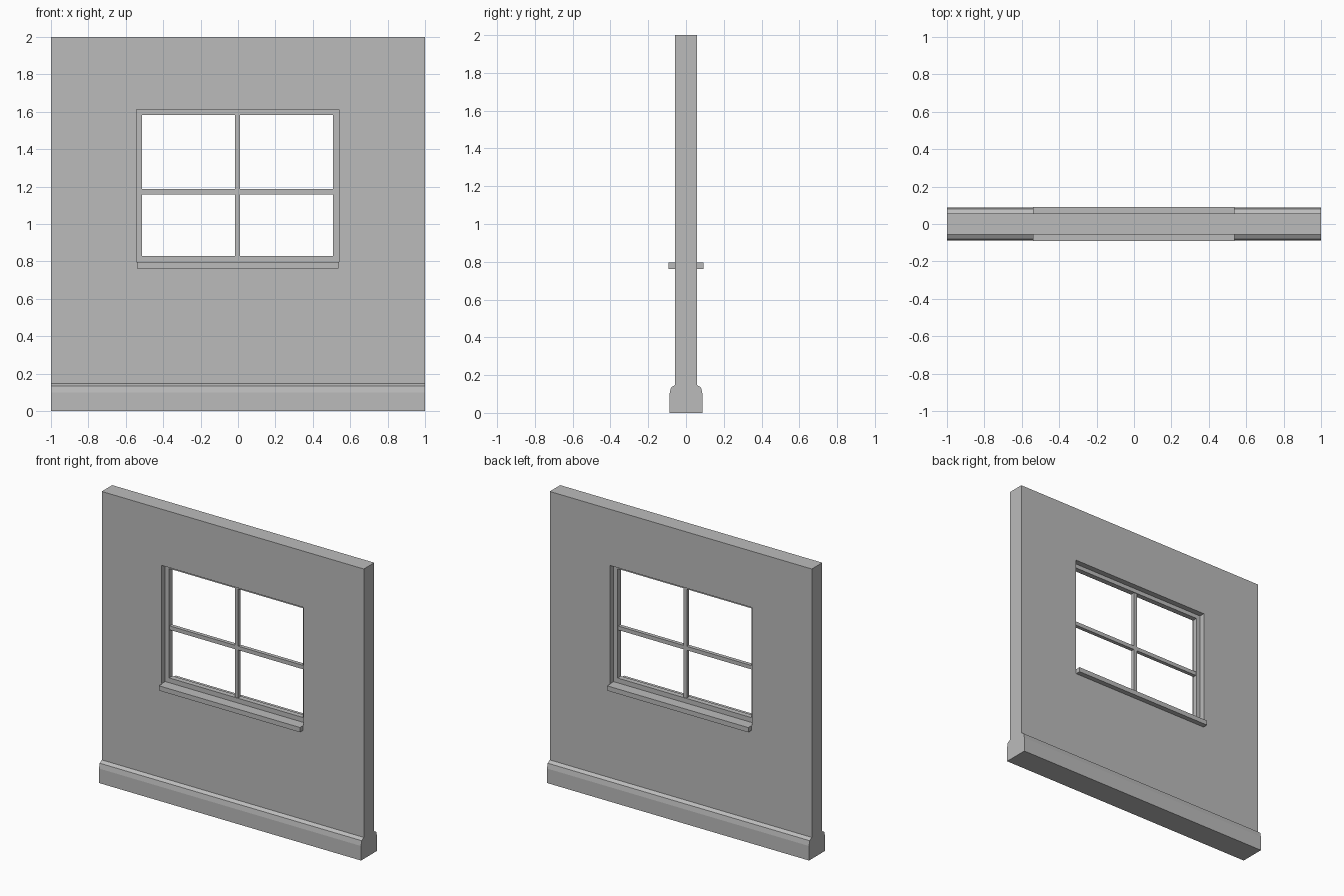
import bpy
import bmesh

cube = bpy.data.objects.get("Cube")
if cube:
    bpy.data.objects.remove(cube, do_unlink=True)

plaster = bpy.data.materials.new("plain_grey")
plaster.use_nodes = True
GREY = (0.5, 0.5, 0.5, 1)
plaster.diffuse_color = GREY
plaster.node_tree.nodes["Principled BSDF"].inputs["Base Color"].default_value = GREY


def finish(name, bm):
    bmesh.ops.recalc_face_normals(bm, faces=bm.faces)
    mesh = bpy.data.meshes.new(name)
    bm.to_mesh(mesh)
    bm.free()
    mesh.materials.append(plaster)
    obj = bpy.data.objects.new(name, mesh)
    bpy.context.collection.objects.link(obj)
    return obj


def extrude_face(bm, faces, offset):
    geom = bmesh.ops.extrude_face_region(bm, geom=faces)["geom"]
    verts = [g for g in geom if isinstance(g, bmesh.types.BMVert)]
    bmesh.ops.translate(bm, verts=verts, vec=offset)


def box(name, x0, x1, half_depth, z0, z1):
    bm = bmesh.new()
    corners = [(x0, z0), (x1, z0), (x1, z1), (x0, z1)]
    face = bm.faces.new([bm.verts.new((x, -half_depth, z)) for x, z in corners])
    extrude_face(bm, [face], (0, 2 * half_depth, 0))
    return finish(name, bm)


def ring(name, outer, inner, half_depth):
    """Rectangular slab with a rectangular hole; rectangles are x0, x1, z0, z1."""
    bm = bmesh.new()
    loops = []
    for x0, x1, z0, z1 in (outer, inner):
        loops.append([bm.verts.new((x, -half_depth, z))
                      for x, z in ((x0, z0), (x1, z0), (x1, z1), (x0, z1))])
    a, b = loops
    faces = [bm.faces.new((a[i], a[i - 3], b[i - 3], b[i])) for i in range(4)]
    extrude_face(bm, faces, (0, 2 * half_depth, 0))
    return finish(name, bm)


WALL = 0.057
opening = (-0.543, 0.54, 0.796, 1.612)
glazing = (-0.513, 0.509, 0.829, 1.583)

# Wall with window opening, and the recessed frame inside it
ring("wall", (-1, 1, 0, 2), opening, WALL)
ring("window_frame", opening, glazing, 0.018)

# Crossing glazing bars
box("vertical_glazing_bar", -0.015, 0.011, 0.013, glazing[2], glazing[3])
box("horizontal_glazing_bar", glazing[0], glazing[1], 0.013, 1.159, 1.186)

# Sill projecting on both sides
box("window_sill", -0.54, 0.537, 0.092, 0.763, 0.796)

# Moulded skirting on both sides
profile = [(WALL, 0), (0.087, 0), (0.087, 0.10), (0.08, 0.134), (WALL, 0.148)]
for name, side in (("front_skirting", -1), ("back_skirting", 1)):
    bm = bmesh.new()
    face = bm.faces.new([bm.verts.new((-1, side * y, z)) for y, z in profile])
    extrude_face(bm, [face], (2, 0, 0))
    finish(name, bm)
